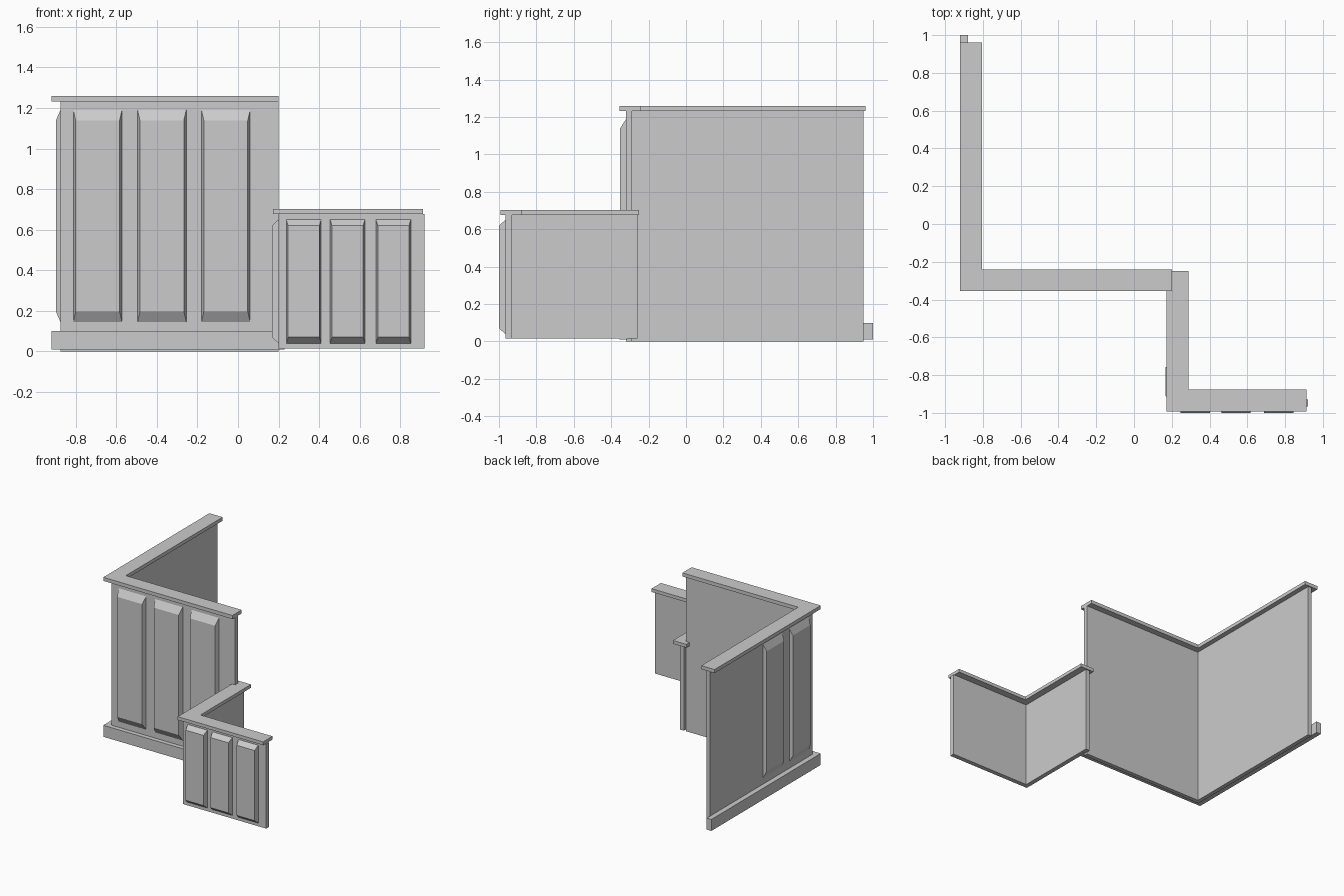
import bpy
import bmesh

if "Cube" in bpy.data.objects:
    bpy.data.objects.remove(bpy.data.objects["Cube"])


def finish(name, bm):
    bmesh.ops.recalc_face_normals(bm, faces=bm.faces)
    mesh = bpy.data.meshes.new(name)
    bm.to_mesh(mesh)
    bm.free()
    obj = bpy.data.objects.new(name, mesh)
    bpy.context.collection.objects.link(obj)
    return obj


def l_shape(name, x0, y0, x1, y1, t, z0, z1):
    """L plan with its outer corner at (x0, y0), arms of thickness t."""
    plan = [(x0, y0), (x1, y0), (x1, y0 + t), (x0 + t, y0 + t), (x0 + t, y1), (x0, y1)]
    bm = bmesh.new()
    face = bm.faces.new([bm.verts.new((x, y, z0)) for x, y in plan])
    top = bmesh.ops.extrude_face_region(bm, geom=[face])
    verts = [g for g in top["geom"] if isinstance(g, bmesh.types.BMVert)]
    bmesh.ops.translate(bm, verts=verts, vec=(0, 0, z1 - z0))
    return finish(name, bm)


def panel(name, side, a, width, wall, depth, z0, z1, inset_a, inset_z):
    """Raised panel with sloped edges; side 'front' faces -y, 'left' faces -x."""
    bm = bmesh.new()
    rings = []
    for out, ia, iz in ((0, 0, 0), (depth, inset_a, inset_z)):
        lo, hi, d = a + ia, a + width - ia, wall - out
        corners = [(lo, z0 + iz), (hi, z0 + iz), (hi, z1 - iz), (lo, z1 - iz)]
        rings.append([bm.verts.new((u, d, z) if side == "front" else (d, u, z))
                      for u, z in corners])
    base, front = rings
    bm.faces.new(base)
    bm.faces.new(front)
    for i in range(4):
        j = (i + 1) % 4
        bm.faces.new((base[i], base[j], front[j], front[i]))
    return finish(name, bm)


# Tall counter: wall, top and baseboard
l_shape("tall_wall", -0.875, -0.32, 0.20, 0.95, 0.032, 0.0, 1.232)
l_shape("tall_counter_top", -0.92, -0.355, 0.20, 0.96, 0.115, 1.232, 1.26)
l_shape("baseboard", -0.92, -0.355, 0.23, 1.0, 0.04, 0.01, 0.10)

# Tall counter panels
for i, x in enumerate((-0.812, -0.495, -0.18)):
    panel(f"tall_front_panel_{i + 1}", "front", x, 0.24, -0.32, 0.033, 0.145, 1.19, 0.012, 0.052)
for i, y in enumerate((-0.27, 0.055)):
    panel(f"tall_side_panel_{i + 1}", "left", y, 0.24, -0.875, 0.023, 0.145, 1.19, 0.012, 0.052)

# Low counter: wall and top
l_shape("low_wall", 0.20, -0.965, 0.92, -0.26, 0.035, 0.015, 0.677)
l_shape("low_counter_top", 0.172, -0.992, 0.912, -0.25, 0.116, 0.677, 0.703)

# Low counter panels
for i, x in enumerate((0.238, 0.454, 0.68)):
    panel(f"low_front_panel_{i + 1}", "front", x, 0.172, -0.965, 0.035, 0.04, 0.65, 0.009, 0.03)
panel("low_side_panel", "left", -0.92, 0.172, 0.20, 0.033, 0.04, 0.65, 0.009, 0.03)
